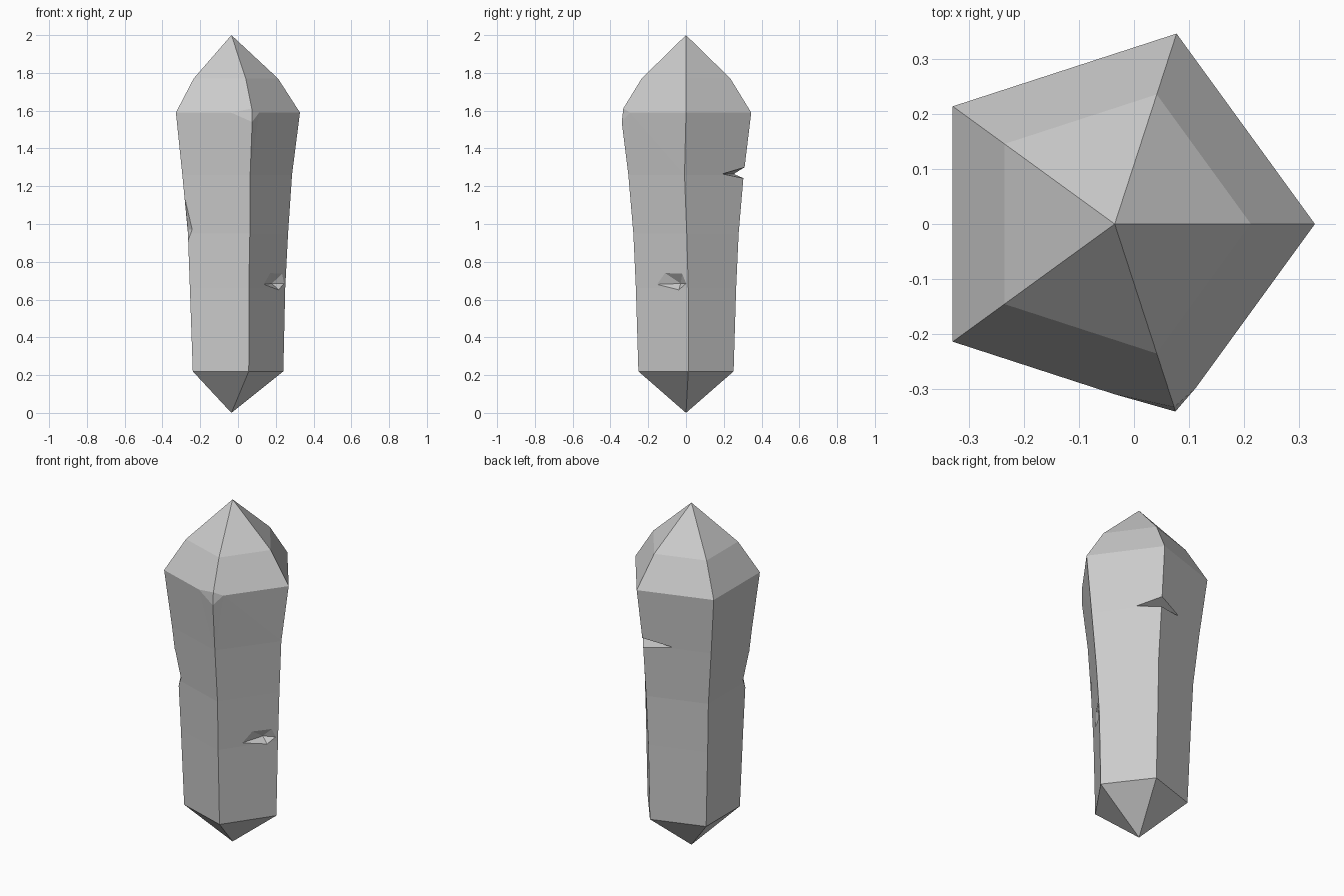
import bpy, bmesh
from math import sin, cos, radians
from mathutils import Vector

cube = bpy.data.objects.get("Cube")
if cube:
    bpy.data.objects.remove(cube, do_unlink=True)

SIDES = 5
AXIS = -0.035  # x of both tips

grey = bpy.data.materials.new("stone_grey")
grey.use_nodes = True
grey.diffuse_color = (0.6, 0.6, 0.6, 1)
bsdf = next(n for n in grey.node_tree.nodes if n.type == "BSDF_PRINCIPLED")
bsdf.inputs["Base Color"].default_value = (0.6, 0.6, 0.6, 1)
bsdf.inputs["Roughness"].default_value = 0.8


def make_object(name, bm):
    bmesh.ops.recalc_face_normals(bm, faces=bm.faces)
    mesh = bpy.data.meshes.new(name)
    bm.to_mesh(mesh)
    bm.free()
    mesh.materials.append(grey)
    obj = bpy.data.objects.new(name, mesh)
    bpy.context.collection.objects.link(obj)
    return obj


def crystal():
    # height, radius, centre x, sideways bend of the +x edge
    profile = [
        (0.22, 0.265, -0.025, 0.012),
        (0.66, 0.279, -0.029, 0.012),
        (0.95, 0.293, -0.028, 0.004),
        (1.26, 0.321, -0.035, -0.008),
        (1.59, 0.363, AXIS, 0),
        (1.77, 0.247, AXIS, 0),
    ]
    bm = bmesh.new()
    rings = []
    for z, r, cx, bend in profile:
        ring = []
        for i in range(SIDES):
            a = radians(72 * i)
            y = r * sin(a) + (bend if i == 0 else 0)
            ring.append(bm.verts.new((cx + r * cos(a), y, z)))
        rings.append(ring)
    base = bm.verts.new((AXIS, 0, 0))
    peak = bm.verts.new((AXIS, 0, 2))
    for i in range(SIDES):
        j = (i + 1) % SIDES
        bm.faces.new((base, rings[0][j], rings[0][i]))
        bm.faces.new((peak, rings[-1][i], rings[-1][j]))
        for low, high in zip(rings, rings[1:]):
            bm.faces.new((low[i], low[j], high[j], high[i]))

    # Worn shoulder corner at the front: split the edges around it, then lower it
    corner = rings[4][4]
    for other, share in ((rings[4][3], 0.28), (rings[4][0], 0.14), (rings[5][4], 0.12)):
        edge = bm.edges.get((corner, other))
        bmesh.utils.edge_split(edge, corner, share)
    corner.co = Vector((0.075, -0.34, 1.54))
    bmesh.ops.triangulate(bm, faces=list(corner.link_faces))
    return make_object("crystal", bm)


def cutter(name, angle, cx, points):
    """Convex cutter; points are (sideways, outward, height) around the axis."""
    a = radians(angle)
    out, side = Vector((cos(a), sin(a), 0)), Vector((-sin(a), cos(a), 0))
    bm = bmesh.new()
    for s, d, z in points:
        bm.verts.new(Vector((cx, 0, z)) + out * d + side * s)
    bmesh.ops.convex_hull(bm, input=bm.verts)
    obj = make_object(name, bm)
    obj.hide_render = True
    return obj


body = crystal()
cutters = [
    # Pit in the front left face
    cutter("pit_cutter", -36, -0.029, [
        (0.10, 0.185, 0.685), (-0.10, 0.2465, 0.678), (-0.008, 0.2465, 0.767),
        (0.16, 0.2465, 0.767), (0.205, 0.2465, 0.685), (0.122, 0.2465, 0.625)]),
    # Wedge across the back left edge
    cutter("wedge_cutter", 72, AXIS, [
        (-0.112, 0.238, 1.265), (0.137, 0.22, 1.265),
        (0, 0.35, 1.309), (0, 0.35, 1.235)]),
    # Chip on the front right edge
    cutter("chip_cutter", 216, -0.03, [
        (-0.08, 0.33, 1.0), (0.08, 0.33, 1.0), (0, 0.309, 1.13),
        (0, 0.291, 0.91), (-0.02, 0.277, 0.97), (0.02, 0.277, 0.97)]),
]

bpy.context.view_layer.objects.active = body
for tool in cutters:
    cut = body.modifiers.new(tool.name, "BOOLEAN")
    cut.operation = "DIFFERENCE"
    cut.solver = "EXACT"
    cut.object = tool
    bpy.ops.object.modifier_apply(modifier=cut.name)
    bpy.data.objects.remove(tool, do_unlink=True)

for face in body.data.polygons:
    face.use_smooth = False
    face.material_index = 0
